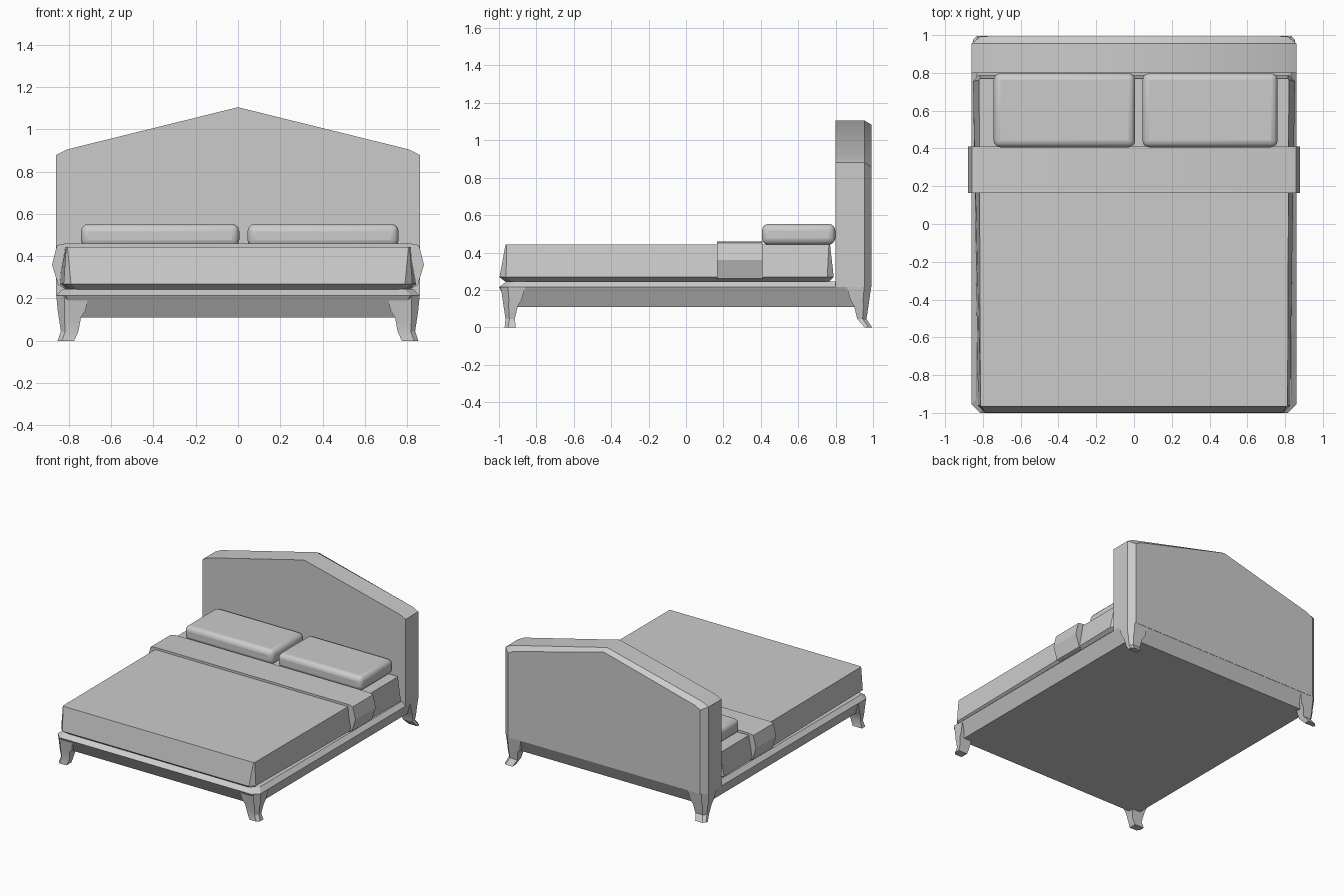
import bpy
import bmesh
from math import radians

cube = bpy.data.objects.get("Cube")
if cube:
    bpy.data.objects.remove(cube, do_unlink=True)

grey = bpy.data.materials.new("plain grey")
grey.use_nodes = True
GREY = (0.6, 0.6, 0.6, 1)
grey.diffuse_color = GREY
grey.node_tree.nodes["Principled BSDF"].inputs["Base Color"].default_value = GREY


def loft(name, rings, smooth=30):
    """Skin a stack of equal-length rings and cap both ends."""
    bm = bmesh.new()
    loops = [[bm.verts.new(p) for p in ring] for ring in rings]
    n = len(loops[0])
    for a, b in zip(loops, loops[1:]):
        for i in range(n):
            j = (i + 1) % n
            bm.faces.new((a[i], a[j], b[j], b[i]))
    bm.faces.new(loops[0])
    bm.faces.new(loops[-1])
    bmesh.ops.recalc_face_normals(bm, faces=bm.faces)
    mesh = bpy.data.meshes.new(name)
    bm.to_mesh(mesh)
    bm.free()
    mesh.materials.append(grey)
    obj = bpy.data.objects.new(name, mesh)
    bpy.context.collection.objects.link(obj)
    finish(obj, smooth)
    return obj


def finish(obj, angle):
    bpy.ops.object.select_all(action="DESELECT")
    obj.select_set(True)
    bpy.context.view_layer.objects.active = obj
    bpy.ops.object.shade_smooth_by_angle(angle=radians(angle))


def octagon(z, front_x, back_x, front_y, back_y, c):
    """Rectangle with cut corners, which may widen towards the back."""
    half = [(front_x - c, front_y), (front_x, front_y + c),
            (back_x, back_y - c), (back_x - c, back_y)]
    pts = half + [(-x, y) for x, y in reversed(half)]
    return [(x, y, z) for x, y in pts]


# Bed frame: undercut apron with a sloping upper lip
loft("bed_frame", [
    octagon(0.11, 0.81, 0.81, -0.94, 0.94, 0.04),
    octagon(0.215, 0.86, 0.86, -1.0, 0.99, 0.045),
    octagon(0.245, 0.83, 0.83, -0.96, 0.96, 0.04),
], 20)

# Mattress: tapered sides, cut lower corners, tucked underside
loft("mattress", [
    octagon(0.24, 0.79, 0.81, -0.96, 0.76, 0.035),
    octagon(0.268, 0.825, 0.852, -0.997, 0.79, 0.035),
    octagon(0.443, 0.813, 0.82, -0.965, 0.77, 0.006),
], 20)

# Folded blanket band bulging over both sides
half = [(0.82, 0.25), (0.85, 0.262), (0.88, 0.36), (0.857, 0.452), (0.82, 0.46)]
band = half + [(-x, z) for x, z in reversed(half)]
loft("blanket_band", [[(x, y, z) for x, z in band] for y in (0.165, 0.41)])

# Headboard: gabled panel, rear edge bevelled
side = [(0.86, 0.215), (0.86, 0.88), (0.81, 0.905)]
panel = side + [(0, 1.105)] + [(-x, z) for x, z in reversed(side)]
headboard = [[(x, y, z) for x, z in panel] for y in (0.80, 0.955)]
headboard.append([(x * 0.948, 0.992, z if z < 0.3 else z - 0.022) for x, z in panel])
loft("headboard", headboard, 35)

# Legs: wide shoulder, narrow ankle, foot kicked outwards
# each row: height, outer x, inner x, outer y, inner y
LEG = [
    (0.215, 0.86, 0.71, 0.99, 0.86),
    (0.145, 0.853, 0.72, 0.98, 0.88),
    (0.11, 0.848, 0.743, 0.975, 0.90),
    (0.045, 0.838, 0.755, 0.965, 0.915),
    (0.0, 0.853, 0.775, 0.995, 0.955),
]


def leg(name, sx, sy):
    rings = []
    for z, xo, xi, yo, yi in LEG:
        if sy < 0 and z == 0:
            yo, yi = 0.97, 0.91
        c = (xo - xi) * 0.25
        ring = [(xi, yi), (xo, yi), (xo, yo - c), (xo - c, yo), (xi, yo)]
        rings.append([(sx * x, sy * y, z) for x, y in ring])
    loft(name, rings, 25)


for sx, side_name in ((1, "left"), (-1, "right")):
    leg("front_leg_" + side_name, sx, -1)
    leg("back_leg_" + side_name, sx, 1)


# Pillows: softly bevelled blocks
def pillow(name, x0, x1):
    bpy.ops.mesh.primitive_cube_add(size=1, location=((x0 + x1) / 2, 0.602, 0.497))
    obj = bpy.context.object
    obj.name = name
    obj.scale = (x1 - x0, 0.392, 0.112)
    bpy.ops.object.transform_apply(location=False, rotation=False, scale=True)
    obj.data.materials.append(grey)
    bevel = obj.modifiers.new("soft_edge", "BEVEL")
    bevel.width = 0.035
    bevel.segments = 3
    finish(obj, 40)


pillow("pillow_right", -0.743, 0.006)
pillow("pillow_left", 0.045, 0.76)
